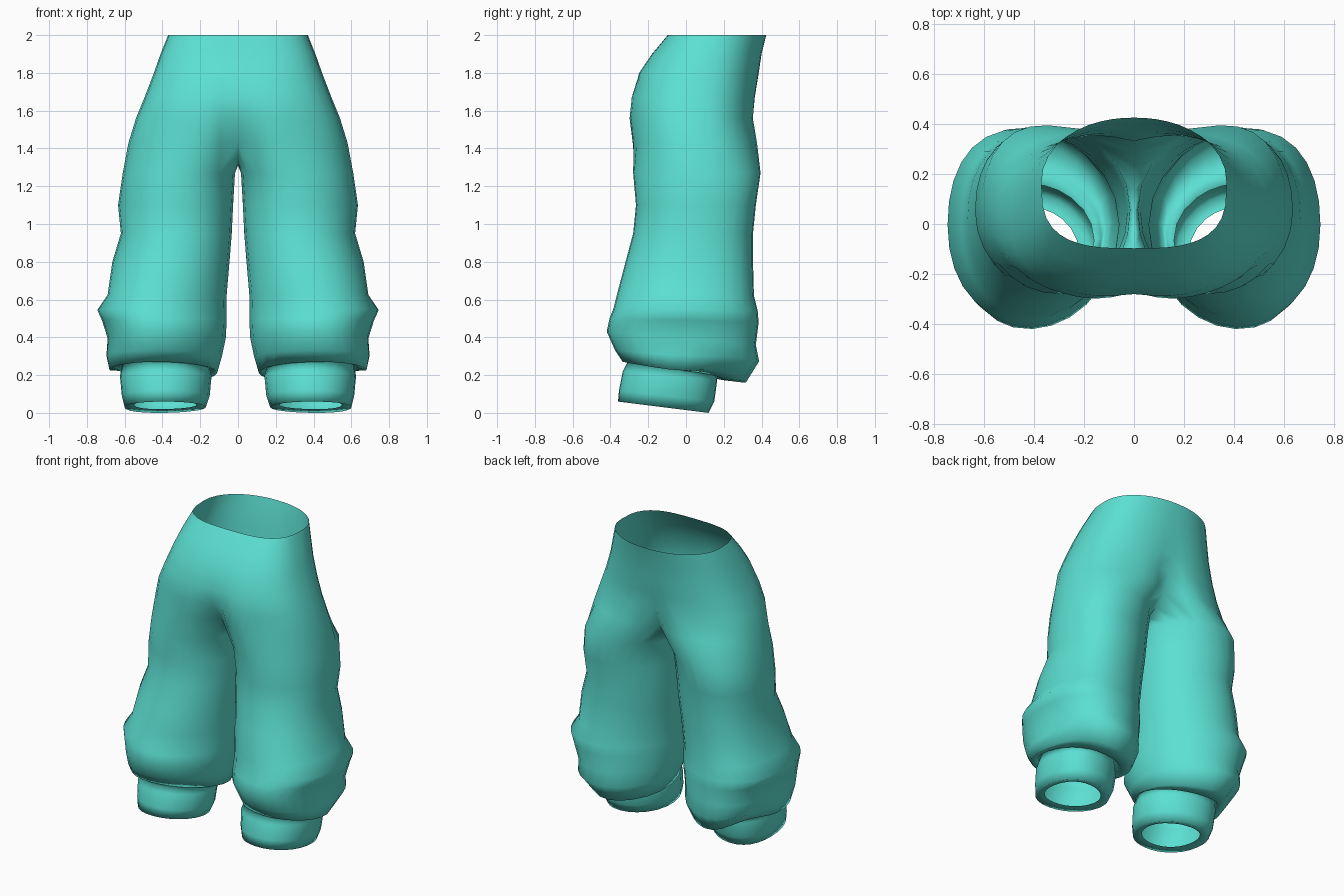
import bpy, bmesh, math

if "Cube" in bpy.data.objects:
    bpy.data.objects.remove(bpy.data.objects["Cube"])

OPEN = 21      # points on the outer arc, front seam to back seam
INNER = 5      # points on the inner thigh arc
HALF_GAP = math.radians(48)

# Leg rings, bottom to top:
# x inner, x outer, y front, y back, z front, z back, outward skew at the front
LEG = [
    (.22, .55, -.30, .065, .065, .02, .05),   # hem lip
    (.17, .60, -.36, .12, .06, .0, .05),
    (.15, .615, -.355, .15, .12, .06, .05),   # ankle cuff
    (.14, .625, -.335, .165, .22, .17, .05),
    (.16, .61, -.29, .16, .31, .23, .05),     # tucked under the fold
    (.13, .64, -.31, .21, .28, .17, .08),
    (.11, .69, -.335, .33, .27, .155, .12),   # baggy fold
    (.085, .70, -.375, .39, .33, .27, .14),
    (.065, .69, -.42, .37, .43, .36, .14),
    (.06, .72, -.405, .385, .50, .48, .12),
    (.06, .745, -.385, .38, .55, .54, .1),
    (.06, .69, -.365, .36, .63, .62, .08),
    (.045, .665, -.32, .355, .80, .80, .03),  # shin to thigh
    (.033, .62, -.28, .355, .95, .95, 0),
    (.026, .635, -.265, .37, 1.10, 1.10, -.03),
    (.016, .61, -.28, .395, 1.27, 1.27, -.05),
]
BACK_SKEW = .15
# Folds tucked in and lifted at the back outer corner, by ring
TUCK = {5: .025, 6: .07, 7: .02}

# Hip half rings:
# z, x outer, y front, y back, front cleft, back cleft, front power, back power
HIPS = [
    (1.43, .58, -.295, .385, .12, .10, .84, .8),
    (1.56, .54, -.308, .362, .035, .03, .82, .8),
    (1.67, .495, -.295, .37, .015, .01, .8, .82),
    (1.80, .445, -.248, .385, 0, 0, .76, .85),
    (1.90, .41, -.18, .40, 0, 0, .72, .88),
    (2.00, .37, -.097, .425, 0, 0, .66, .95),
]


def spow(v, p):
    return math.copysign(abs(v) ** p, v)


def leg_ring(bm, x0, x1, yf, yb, zf, zb, skew, tuck):
    """Closed ring: outer arc first, then the inner thigh points."""
    cx, cy, rx, ry = (x0 + x1) / 2, (yf + yb) / 2, (x1 - x0) / 2, (yb - yf) / 2
    span = 2 * math.pi - 2 * HALF_GAP
    angles = [HALF_GAP + span * i / (OPEN - 1) for i in range(OPEN)]
    angles += [-HALF_GAP + 2 * HALF_GAP * (i + 1) / (INNER + 1) for i in range(INNER)]
    ring = []
    for a in angles:
        c, s = spow(math.cos(a), .96), spow(-math.sin(a), .96)
        k = BACK_SKEW if s > 0 else skew
        corner = max(0, (s - c) / math.sqrt(2)) ** 4 * tuck
        x = cx - rx * c + k * rx * s * s - corner * .7
        y = cy + ry * s - corner * .7
        z = (zf + zb) / 2 + s * (zb - zf) / 2 + corner * .7
        ring.append(bm.verts.new((x, y, z)))
    return ring


def hip_ring(bm, z, rx, yf, yb, cleft_f, cleft_b, pf, pb):
    """Open half ring from the front seam round the hip to the back seam."""
    cy, ry = (yf + yb) / 2, (yb - yf) / 2
    ring = []
    for i in range(OPEN):
        t = math.pi * i / (OPEN - 1)
        t -= .15 * math.sin(2 * t)      # closer points near the seams
        c, s = math.cos(t), max(0, math.sin(t))
        p = pf if c > 0 else pb
        x, y = rx * s ** p, cy - ry * spow(c, p)
        fade = max(0, 1 - x / .19) ** 1.5
        y += fade * (cleft_f if c > 0 else -cleft_b)
        ring.append(bm.verts.new((0 if i in (0, OPEN - 1) else x, y, z)))
    return ring


def bridge(bm, low, high, closed):
    n = len(low)
    for i in range(n if closed else n - 1):
        j = (i + 1) % n
        bm.faces.new((low[i], low[j], high[j], high[i]))


bm = bmesh.new()
legs = [leg_ring(bm, *r, TUCK.get(i, 0)) for i, r in enumerate(LEG)]
hips = [hip_ring(bm, *r) for r in HIPS]
for a, b in zip(legs, legs[1:]):
    bridge(bm, a, b, True)
for a, b in zip(hips, hips[1:]):
    bridge(bm, a, b, False)

# Crotch saddle: a curve on the seam from back to front, closing the thigh top
front, back = hips[0][0].co, hips[0][-1].co
saddle = []
for i in range(INNER):
    t = (i + 1) / (INNER + 1)
    p = back.lerp(front, t)
    saddle.append(bm.verts.new((0, p.y, p.z - .12 * math.sin(math.pi * t) ** .8)))
bridge(bm, legs[-1], hips[0] + saddle, True)

bmesh.ops.recalc_face_normals(bm, faces=bm.faces)
# Make sure the outside of the hip faces away from the body
outer = max(bm.faces, key=lambda f: f.calc_center_median().x)
if outer.normal.x < 0:
    bmesh.ops.reverse_faces(bm, faces=bm.faces)

mesh = bpy.data.meshes.new("trousers")
bm.to_mesh(mesh)
bm.free()
mesh.shade_smooth()
trousers = bpy.data.objects.new("trousers", mesh)
bpy.context.collection.objects.link(trousers)

fabric = bpy.data.materials.new("turquoise fabric")
fabric.diffuse_color = (.107, .74, .645, 1)
fabric.use_nodes = True
fabric.node_tree.nodes["Principled BSDF"].inputs["Base Color"].default_value = fabric.diffuse_color
mesh.materials.append(fabric)

# Second half
mirror = trousers.modifiers.new("mirror", 'MIRROR')
mirror.use_axis[0] = True
mirror.use_clip = True
mirror.merge_threshold = .002
